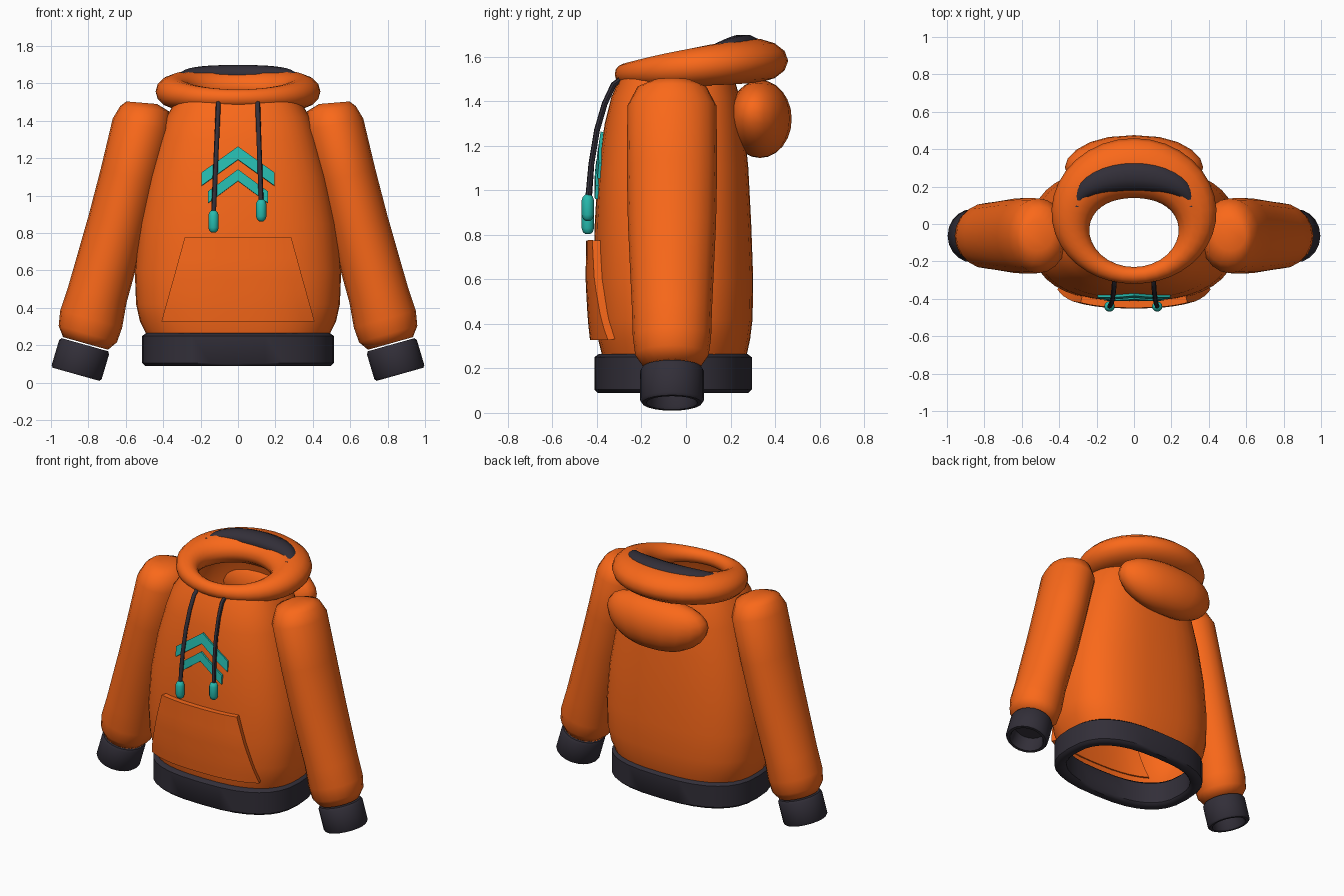
import bpy, bmesh, math
from math import sin, cos, pi
from mathutils import Vector

if "Cube" in bpy.data.objects:
    bpy.data.objects.remove(bpy.data.objects["Cube"])


def material(name, rgb):
    m = bpy.data.materials.new(name)
    m.diffuse_color = (*rgb, 1)
    m.use_nodes = True
    m.node_tree.nodes["Principled BSDF"].inputs["Base Color"].default_value = m.diffuse_color
    return m


ORANGE = material("orange_fabric", (0.96, 0.14, 0.010))
DARK = material("dark_ribbing", (0.032, 0.028, 0.04))
TEAL = material("teal_trim", (0.02, 0.50, 0.43))


def finish(name, bm, mat, angle=45, thick=0):
    bmesh.ops.recalc_face_normals(bm, faces=bm.faces)
    me = bpy.data.meshes.new(name)
    bm.to_mesh(me)
    bm.free()
    me.materials.append(mat)
    ob = bpy.data.objects.new(name, me)
    bpy.context.collection.objects.link(ob)
    bpy.ops.object.select_all(action='DESELECT')
    ob.select_set(True)
    bpy.context.view_layer.objects.active = ob
    if thick:
        m = ob.modifiers.new("thickness", 'SOLIDIFY')
        m.thickness, m.offset = thick, 0
        bpy.ops.object.modifier_apply(modifier=m.name)
    bpy.ops.object.shade_smooth_by_angle(angle=math.radians(angle))
    return ob


def loft(name, rings, mat, loop=False, caps=(False, False), angle=45):
    """Skin a list of closed rings of points."""
    bm = bmesh.new()
    vs = [[bm.verts.new(p) for p in r] for r in rings]
    pairs = list(zip(vs, vs[1:])) + ([(vs[-1], vs[0])] if loop else [])
    for a, b in pairs:
        for i in range(len(a)):
            j = (i + 1) % len(a)
            bm.faces.new((a[i], a[j], b[j], b[i]))
    for use, r in zip(caps, (vs[0], vs[-1])):
        if use:
            bm.faces.new(r)
    return finish(name, bm, mat, angle)


# Body cross-section: (z, half width, front y, back y)
N = 2.6
BODY = [(0.18, .46, -.36, .25), (0.27, .495, -.38, .275), (0.33, .525, -.395, .288),
        (0.42, .545, -.405, .299), (0.60, .552, -.415, .302), (0.85, .53, -.41, .293),
        (1.10, .48, -.395, .28), (1.30, .425, -.365, .26), (1.42, .385, -.335, .24),
        (1.51, .33, -.295, .215)]


def power(v):
    return math.copysign(abs(v) ** (2 / N), v)


def body_ring(z, rx, yf, yb, seg=40):
    c, r = (yf + yb) / 2, (yb - yf) / 2
    return [(rx * power(sin(2 * pi * i / seg)), c - r * power(cos(2 * pi * i / seg)), z)
            for i in range(seg)]


def front_y(x, z):
    for a, b in zip(BODY, BODY[1:]):
        if z <= b[0]:
            t = (z - a[0]) / (b[0] - a[0])
            rx, yf, yb = (a[k] + t * (b[k] - a[k]) for k in (1, 2, 3))
            break
    return (yf + yb) / 2 - (yb - yf) / 2 * (1 - min(1, abs(x / rx)) ** N) ** (1 / N)


loft("body", [body_ring(*b) for b in BODY], ORANGE)

# Hem band: closed profile of (z, inset)
hem = [(.265, .02), (.25, 0), (.105, 0), (.09, .015), (.09, .06), (.105, .075), (.25, .075), (.265, .06)]
loft("hem_band", [body_ring(z, .512 - d, -.412 + d, .296 - d, 32) for z, d in hem], DARK, loop=True)


# Sleeves and cuffs: tilted oval rings
def sleeve_ring(s, x, z, r, ry, tilt=.27, seg=20):
    return [(s * (x + r * .962 * cos(2 * pi * i / seg)), -.063 + ry * sin(2 * pi * i / seg),
             z + r * tilt * cos(2 * pi * i / seg)) for i in range(seg)]


SLEEVE = [(.515, 1.497, .085, .08, .08), (.50, 1.465, .135, .155, .1), (.512, 1.38, .164, .20, .2),
          (.58, 1.10, .16, .203), (.645, .85, .16, .198), (.752, .47, .162, .18),
          (.785, .34, .172, .176), (.803, .26, .162, .165), (.815, .21, .125, .13)]
CUFF = [(-.165, .115), (-.165, .13), (-.15, .139), (-.012, .139), (0, .13),
        (0, .112), (-.012, .105), (-.10, .10)]
for s, side in ((1, "right"), (-1, "left")):
    loft(side + "_sleeve", [sleeve_ring(s, *p) for p in SLEEVE], ORANGE, caps=(True, True), angle=60)
    loft(side + "_cuff", [sleeve_ring(s, .866 + .285 * t, .045 - .958 * t, r, r * 1.03)
                          for t, r in CUFF], DARK, caps=(True, True))

# Hood collar: tube that thickens towards the back
collar = []
for i in range(36):
    a = 2 * pi * i / 36
    c = cos(a)
    w, h = .1025 - .0575 * c, .085 - .0265 * c - .0115 * c * c
    ring = []
    for k in range(14):
        b = 2 * pi * k / 14
        o = w * cos(b)
        ring.append(((.335 + o) * sin(a), .012 - (.287 + o) * c, 1.552 - .03 * c + h * sin(b)))
    collar.append(ring)
loft("hood_collar", collar, ORANGE, loop=True, angle=60)

# Dark hood lining: crescent on the back of the collar
lining = []
for i in range(21):
    u = -1 + i / 10
    a, f = u * pi / 2, max(0.25, 1 - abs(u) ** 2.5)
    w, h = .08 * f, .012 + .04 * f
    ring = []
    for k in range(10):
        b = 2 * pi * k / 10
        o = w * cos(b)
        ring.append(((.305 + o) * sin(a), .09 + (.17 + o) * cos(a), 1.624 + .025 * f + h * sin(b)))
    lining.append(ring)
loft("hood_lining", lining, DARK, caps=(True, True), angle=60)

# Drooping hood bag behind the neck
bm = bmesh.new()
bmesh.ops.create_uvsphere(bm, u_segments=20, v_segments=12, radius=1)
for v in bm.verts:
    x, y, z = v.co
    v.co = (.37 * math.copysign(abs(x) ** .85, x), .333 + .142 * y - .03 * x * x, 1.32 + .175 * z + .03 * x * x)
finish("hood_bag", bm, ORANGE, 60)


# Panels that hug the front of the body
def panel(name, shape, nu, nv, offset, thick, mat):
    bm = bmesh.new()
    g = []
    for j in range(nv + 1):
        row = []
        for i in range(nu + 1):
            x, z = shape(2 * i / nu - 1, j / nv)
            row.append(bm.verts.new((x, front_y(x, z) - offset, z)))
        g.append(row)
    for j in range(nv):
        for i in range(nu):
            bm.faces.new((g[j][i], g[j][i + 1], g[j + 1][i + 1], g[j + 1][i]))
    finish(name, bm, mat, thick=thick)


panel("front_pocket", lambda u, v: (u * (.40 - .12 * v), .33 + .445 * v), 12, 8, .014, .045, ORANGE)
for n, (w, top, h, drop) in enumerate([(.195, 1.262, .07, .14), (.16, 1.14, .062, .118)]):
    panel(f"chevron_{n + 1}", lambda u, v: (u * w, top - h * (1 - v) - drop * abs(u)),
          8, 1, .004, .018, TEAL)

# Drawstrings with capsule tips
for s, side, x1, z1 in ((-1, "left", -.131, .90), (1, "right", .124, .96)):
    path = [Vector((s * .105, y, z)) for y, z in ((-.29, 1.50), (-.325, 1.475), (-.365, 1.39), (-.40, 1.27), (-.425, 1.12))]
    for p in path:
        p.x += (x1 - s * .105) * (1.5 - p.z) / (1.5 - z1)
    path.append(Vector((x1, -.44, z1)))
    rings = []
    for i, p in enumerate(path):
        d = (path[min(i + 1, 5)] - path[max(i - 1, 0)]).normalized()
        e = d.cross(Vector((1, 0, 0))).normalized()
        f = d.cross(e)
        rings.append([p + .013 * (e * cos(k * pi / 4) + f * sin(k * pi / 4)) for k in range(8)])
    loft(side + "_drawstring", rings, DARK, caps=(True, True))
    prof = [(.02, .012), (.012, .022), (-.005, .028), (-.07, .028), (-.088, .022), (-.097, .011)]
    loft(side + "_drawstring_tip", [[(x1 + r * cos(k * pi / 6), -.441 + r * sin(k * pi / 6), z1 + t)
                                     for k in range(12)] for t, r in prof], TEAL,
         caps=(True, True), angle=60)
